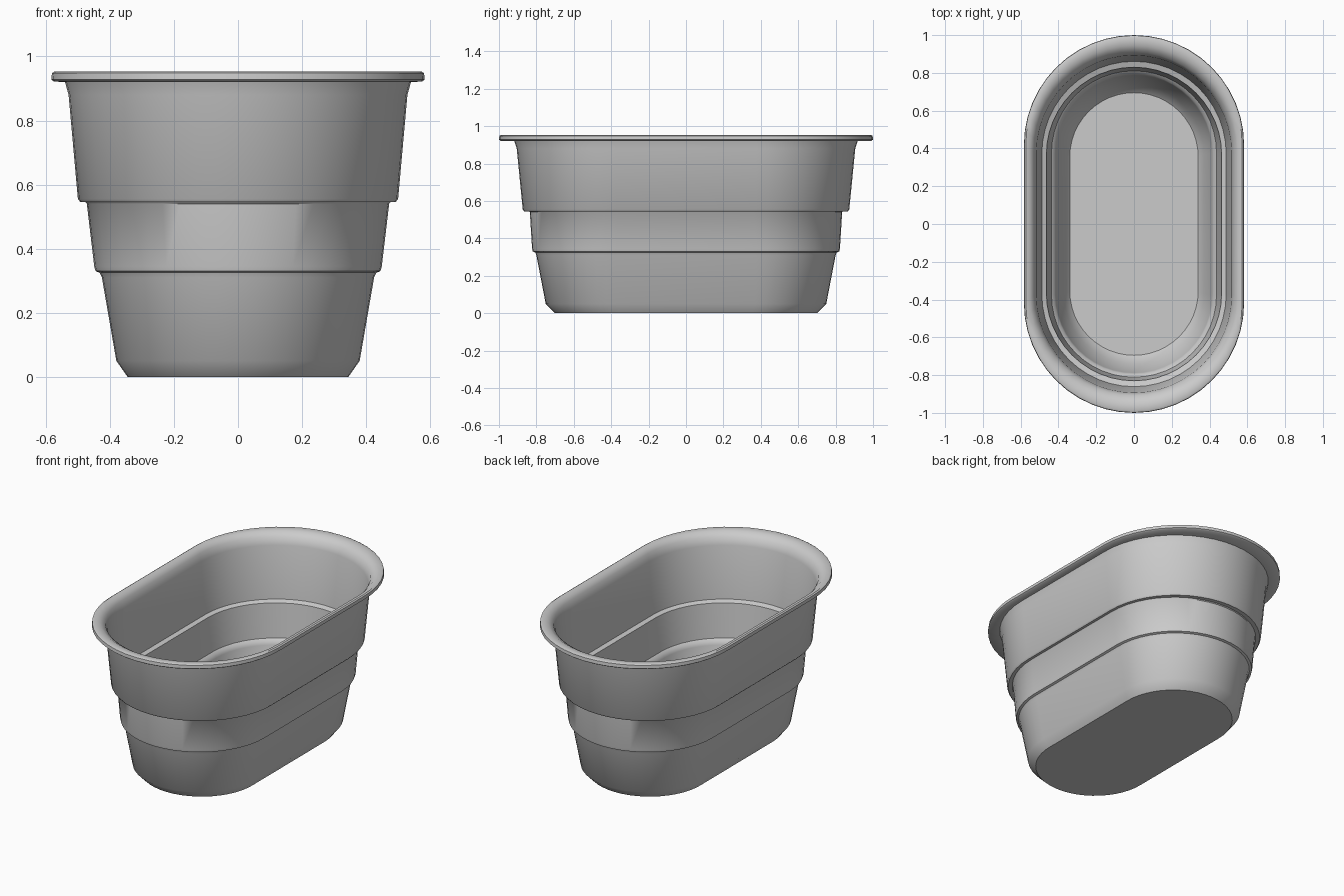
import bpy, bmesh, math

if "Cube" in bpy.data.objects:
    bpy.data.objects.remove(bpy.data.objects["Cube"])

SEG = 24  # steps per rounded end

# Outer wall, floor upward, then over the rim: (half width x, half length y, z)
outer = [(0.345, 0.70, 0.0), (0.38, 0.75, 0.05), (0.425, 0.80, 0.31),
         (0.432, 0.806, 0.325), (0.445, 0.82, 0.33), (0.449, 0.823, 0.345),
         (0.472, 0.835, 0.54), (0.476, 0.84, 0.545), (0.492, 0.866, 0.545),
         (0.50, 0.873, 0.555), (0.529, 0.905, 0.88), (0.54, 0.918, 0.92),
         (0.575, 0.992, 0.922), (0.583, 1.0, 0.928), (0.581, 0.998, 0.948),
         (0.573, 0.988, 0.953)]
# Inner wall, rim downward to the floor
inner = [(0.55, 0.945, 0.948), (0.529, 0.908, 0.925), (0.517, 0.893, 0.88),
         (0.488, 0.861, 0.56), (0.464, 0.83, 0.55), (0.437, 0.811, 0.342),
         (0.42, 0.795, 0.33), (0.413, 0.788, 0.31), (0.37, 0.74, 0.052),
         (0.34, 0.695, 0.012)]


def oval(bm, hx, hy, z):
    """Ring of vertices: straight long sides with half-round ends."""
    ring = []
    for side in (1, -1):
        for i in range(SEG + 1):
            a = math.pi * i / SEG
            x = hx * math.cos(a) * side
            y = side * (hy - hx + hx * math.sin(a))
            ring.append(bm.verts.new((x, y, z)))
    return ring


# Tub: one closed thin shell lofted through the rings
bm = bmesh.new()
rings = [oval(bm, *p) for p in outer + inner]
n = len(rings[0])
for a, b in zip(rings, rings[1:]):
    for i in range(n):
        j = (i + 1) % n
        bm.faces.new((a[i], a[j], b[j], b[i]))
bm.faces.new(rings[0][::-1])   # underside
bm.faces.new(rings[-1])        # inside floor
bmesh.ops.recalc_face_normals(bm, faces=bm.faces)

mesh = bpy.data.meshes.new("tub")
bm.to_mesh(mesh)
bm.free()
tub = bpy.data.objects.new("tub", mesh)
bpy.context.collection.objects.link(tub)
bpy.context.view_layer.objects.active = tub
tub.select_set(True)
bpy.ops.object.shade_smooth_by_angle(angle=math.radians(40))
